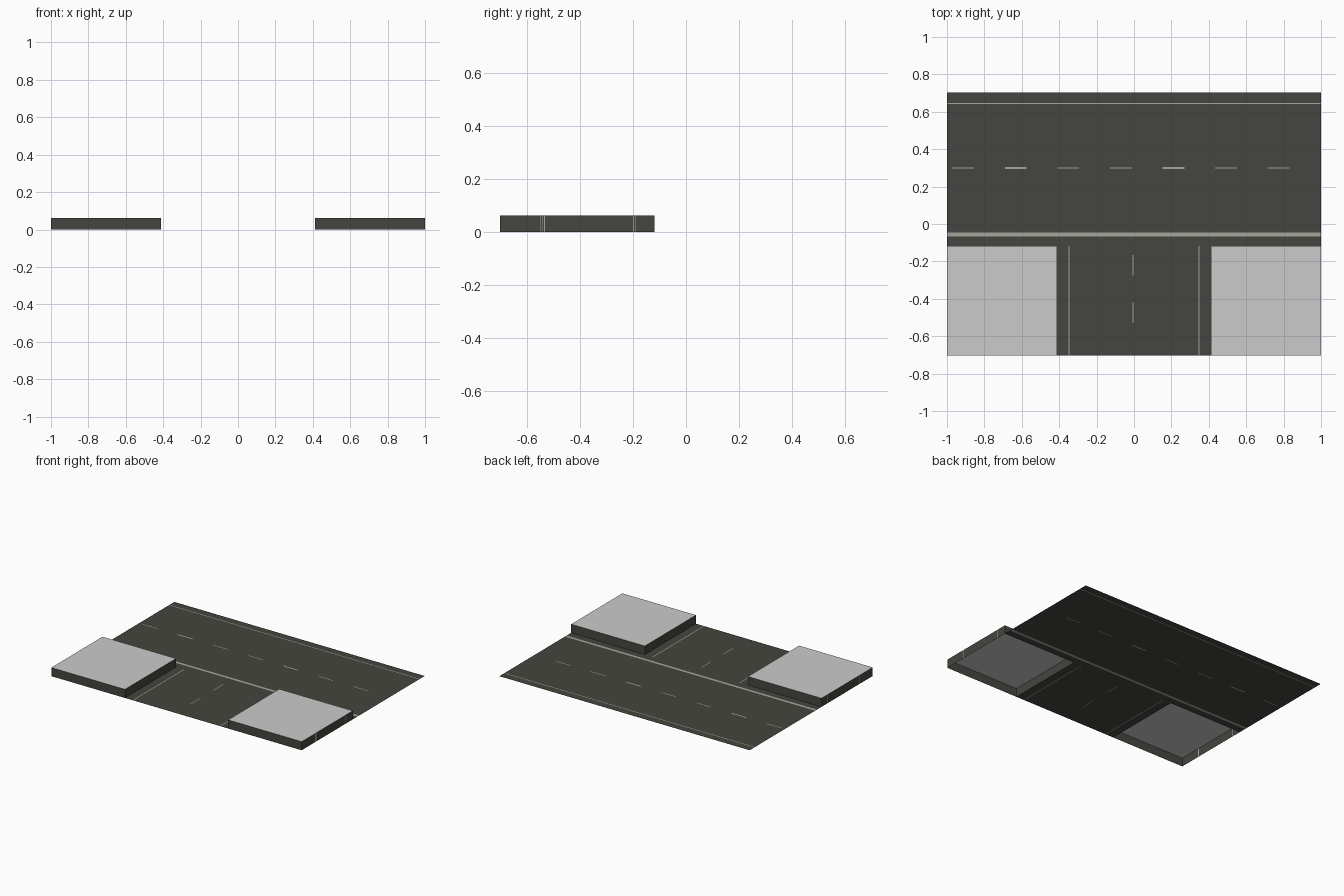
import bpy, bmesh

if "Cube" in bpy.data.objects:
    bpy.data.objects.remove(bpy.data.objects["Cube"])

EDGE_X, BACK_Y, KERB_X, KERB_Y, KERB_H = 1.0, 0.702, 0.412, -0.118, 0.062


def material(name, r, g, b):
    m = bpy.data.materials.new(name)
    m.diffuse_color = (r, g, b, 1)
    m.use_nodes = True
    m.node_tree.nodes["Principled BSDF"].inputs["Base Color"].default_value = m.diffuse_color
    return m


asphalt = material("dark asphalt", 0.060, 0.060, 0.050)
paint = material("road paint", 0.38, 0.38, 0.34)
paving = material("light paving", 0.60, 0.60, 0.60)


def make_object(name, bm, mats):
    bm.normal_update()
    mesh = bpy.data.meshes.new(name)
    bm.to_mesh(mesh)
    bm.free()
    for m in mats:
        mesh.materials.append(m)
    obj = bpy.data.objects.new(name, mesh)
    bpy.context.collection.objects.link(obj)
    return obj


def cut(bm, axis, value):
    """Slice all faces at a coordinate on one axis."""
    co = [0, 0, 0]
    no = [0, 0, 0]
    co[axis], no[axis] = value, 1
    bmesh.ops.bisect_plane(bm, geom=bm.verts[:] + bm.edges[:] + bm.faces[:],
                           dist=1e-6, plane_co=co, plane_no=no)


# Painted road markings as (x0, x1, y0, y1)
marks = [(-1, 1, 0.641, 0.647),          # far edge line
         (-1, 1, -0.066, -0.046)]        # near edge line
for i in range(7):                       # centre dashes of the main road
    x = -0.972 + i * 0.281
    h = 0.005 if i in (1, 4) else 0.003
    marks.append((x, x + 0.117, 0.30 - h, 0.30 + h))
for s in (-1, 1):                        # edge lines of the side road
    marks.append((s * 0.348 - 0.003, s * 0.348 + 0.003, -BACK_Y, KERB_Y))
for y in (-0.275, -0.53):                # centre dashes of the side road
    marks.append((-0.008, -0.003, y, y + 0.11))

# T-shaped road surface, flat, with markings cut in
bm = bmesh.new()
corners = [(-EDGE_X, -BACK_Y), (EDGE_X, -BACK_Y), (EDGE_X, BACK_Y), (-EDGE_X, BACK_Y)]
bm.faces.new([bm.verts.new((x, y, 0)) for x, y in corners])
for x in sorted({v for m in marks for v in m[:2]} | {-KERB_X, KERB_X}):
    cut(bm, 0, x)
for y in sorted({v for m in marks for v in m[2:]} | {KERB_Y}):
    cut(bm, 1, y)
under_blocks = []
for f in bm.faces:
    c = f.calc_center_median()
    if abs(c.x) > KERB_X and c.y < KERB_Y:
        under_blocks.append(f)
    f.material_index = int(any(a < c.x < b and p < c.y < q for a, b, p, q in marks))
bmesh.ops.delete(bm, geom=under_blocks, context='FACES')
make_object("road_surface", bm, [asphalt, paint])

# Raised corner blocks, open underneath, with thin painted marks on the outer side
side_lines = (-0.548, -0.541, -0.534, -0.198, -0.190)
for s, name in ((-1, "left_block"), (1, "right_block")):
    bm = bmesh.new()
    bmesh.ops.create_cube(bm, size=1)
    for v in bm.verts:
        v.co.x = s * (KERB_X + EDGE_X) / 2 + v.co.x * (EDGE_X - KERB_X)
        v.co.y = (KERB_Y - BACK_Y) / 2 + v.co.y * (KERB_Y + BACK_Y)
        v.co.z = (v.co.z + 0.5) * KERB_H
    bm.normal_update()
    bmesh.ops.delete(bm, geom=[f for f in bm.faces if f.normal.z < -0.5], context='FACES')
    for y in side_lines:
        cut(bm, 1, y - 0.0015)
        cut(bm, 1, y + 0.0015)
    bm.normal_update()
    for f in bm.faces:
        c = f.calc_center_median()
        if f.normal.z > 0.5:
            f.material_index = 2
        elif f.normal.x * s > 0.5 and any(abs(c.y - y) < 0.001 for y in side_lines):
            f.material_index = 1
    make_object(name, bm, [asphalt, paint, paving])
